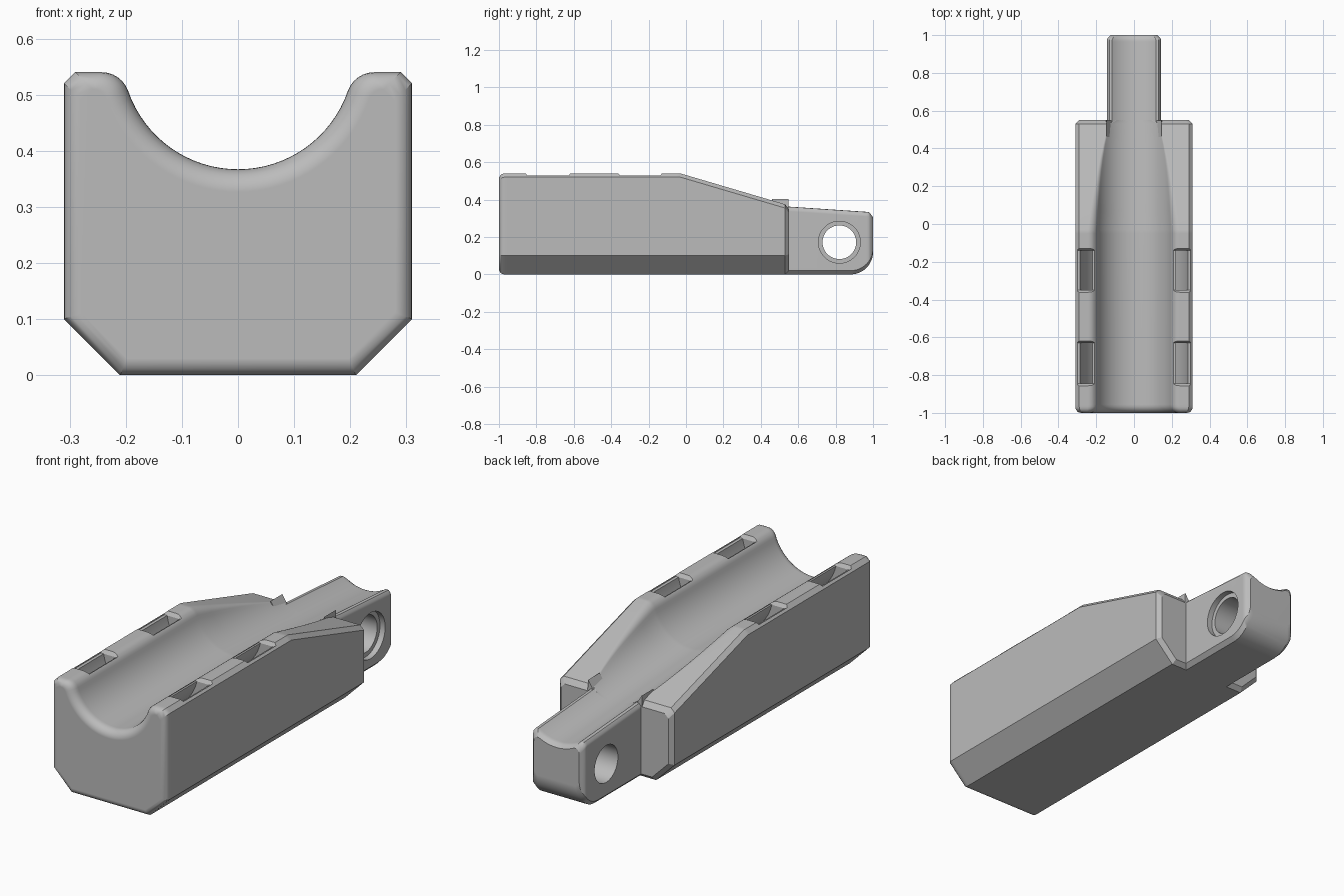
import bpy, bmesh
from math import sin, cos, pi, sqrt, atan2

cube = bpy.data.objects.get("Cube")
if cube:
    bpy.data.objects.remove(cube, do_unlink=True)

grey = bpy.data.materials.new("plain_grey")
grey.use_nodes = True
colour = (0.5, 0.5, 0.5, 1)
grey.diffuse_color = colour
grey.node_tree.nodes["Principled BSDF"].inputs["Base Color"].default_value = colour

R = 0.207  # groove radius


def skin(name, rows, wrap=False):
    """Join equal closed loops into one solid."""
    bm = bmesh.new()
    loops = [[bm.verts.new(p) for p in row] for row in rows]
    n = len(rows[0])
    pairs = list(zip(loops, loops[1:]))
    if wrap:
        pairs.append((loops[-1], loops[0]))
    else:
        bm.faces.new(loops[0])
        bm.faces.new(loops[-1])
    for a, b in pairs:
        for i in range(n):
            j = (i + 1) % n
            bm.faces.new((a[i], a[j], b[j], b[i]))
    bmesh.ops.recalc_face_normals(bm, faces=bm.faces)
    mesh = bpy.data.meshes.new(name)
    bm.to_mesh(mesh)
    bm.free()
    mesh.materials.append(grey)
    obj = bpy.data.objects.new(name, mesh)
    bpy.context.collection.objects.link(obj)
    return obj


def activate(obj):
    bpy.ops.object.select_all(action='DESELECT')
    obj.select_set(True)
    bpy.context.view_layer.objects.active = obj


def cut(obj, cutter):
    mod = obj.modifiers.new("cut", 'BOOLEAN')
    mod.operation = 'DIFFERENCE'
    mod.solver = 'EXACT'
    mod.object = cutter
    activate(obj)
    bpy.ops.object.modifier_apply(modifier=mod.name)
    bpy.data.objects.remove(cutter, do_unlink=True)


def finish(obj):
    activate(obj)
    bpy.ops.object.shade_smooth_by_angle(angle=pi / 6)
    mod = obj.modifiers.new("weighted", 'WEIGHTED_NORMAL')
    mod.keep_sharp = True


def mirrored(half, y):
    """Half section ends on the centre line; add the other side."""
    full = half + [(-x, z) for x, z in half[-2::-1]]
    return [(x, y, z) for x, z in full]


def groove_centre(y):
    return 0.574 - 0.067 * max(0, y + 0.05)


def groove_arc(c, r, start, steps):
    return [(r * cos(start + (-pi / 2 - start) * k / steps) if k < steps else 0,
             c + r * sin(start + (-pi / 2 - start) * k / steps))
            for k in range(steps + 1)]


def rounding(y, r):
    u = max(0, r - (y + 1))
    return r - sqrt(max(0, r * r - u * u))


# Body: section with chamfers, rounded rim and groove
def body_section(y):
    d = rounding(y, 0.03) + max(0, y - 0.53)
    lip = rounding(y, 0.04)
    top = 0.54 - 0.295 * max(0, y + 0.03) - d
    f = 0.05 - 0.6 * lip - 0.04 * min(1, max(0, (y + 0.03) / 0.5))
    c, r = groove_centre(y), R + lip
    rise = c - top + f
    xf = sqrt((r + f) ** 2 - rise ** 2)
    half = [(0.21 - 0.41 * d, d), (0.31 - d, 0.1 + 0.41 * d),
            (0.31 - d, top - 0.02), (0.29 - d, top)]
    end = atan2(rise, -xf)
    for k in range(6):
        a = pi / 2 + (end - pi / 2) * k / 6
        half.append((xf + f * cos(a), top - f + f * sin(a)))
    half += groove_arc(c, r, atan2(-rise, xf), 16)
    return mirrored(half, y)


stations = [-1 + 0.045 * (1 - cos(k * pi / 12)) for k in range(7)]
stations += [-0.5, -0.05, -0.03] + [0.07 * k for k in range(1, 8)] + [0.53, 0.55]
body = skin("grooved_body", [body_section(y) for y in stations])

# Curved strap tunnels below the groove, with bevelled mouths
for y0, y1 in ((-0.845, -0.63), (-0.35, -0.14)):
    ring = []
    for k in range(64):
        a = 2 * pi * (k + 0.5) / 64
        ring.append([(r * cos(a), y, 0.574 + r * sin(a))
                     for r, y in ((0.225, y0), (0.29, y0), (0.29, y1), (0.225, y1))])
    cut(body, skin("tunnel_cutter", ring, wrap=True))
    for side in (-1, 1):
        mouth = [[(side * x, y0, 0.523), (side * x, y1, 0.523),
                  (side * x, y1 + 0.025, 0.56), (side * x, y0 - 0.025, 0.56)]
                 for x in (0.21, 0.3)]
        cut(body, skin("mouth_cutter", mouth))
finish(body)


# Tongue: narrow rear lug with the groove running along its top
def tongue_section(y):
    d = max(0, y - 0.98)
    w = 0.143 - d
    low = 0.12 - sqrt(max(0, 0.12 ** 2 - max(0, y - 0.88) ** 2))
    c = groove_centre(y) - d * 0.7
    x_in = w - 0.027
    edge = c - sqrt(R * R - x_in * x_in)
    half = [(w - 0.02, low), (w, low + 0.02), (w, edge - 0.025),
            (w - 0.003, edge - 0.012), (w - 0.012, edge - 0.001)]
    half += groove_arc(c, R, -atan2(c - edge, x_in), 10)
    return mirrored(half, y)


stations = [0.53, 0.7] + [0.88 + 0.12 * sin(k * pi / 24) for k in range(13)]
tongue = skin("rear_tongue", [tongue_section(y) for y in stations])

# Cross hole, wider at the left mouth
def disc(x, r):
    return [(x, 0.82 + r * cos(k * pi / 24), 0.172 + r * sin(k * pi / 24))
            for k in range(48)]


cut(tongue, skin("hole_cutter", [disc(-0.3, 0.09), disc(0.115, 0.09),
                                 disc(0.115, 0.112), disc(0.3, 0.112)]))
finish(tongue)

# Small ridges where the groove meets the tongue
for side, name in ((1, "left_ridge"), (-1, "right_ridge")):
    skin(name, [[(side * 0.105, y, 0.34), (side * 0.145, y, 0.402), (side * 0.148, y, 0.34)]
                for y in (0.46, 0.549)])
